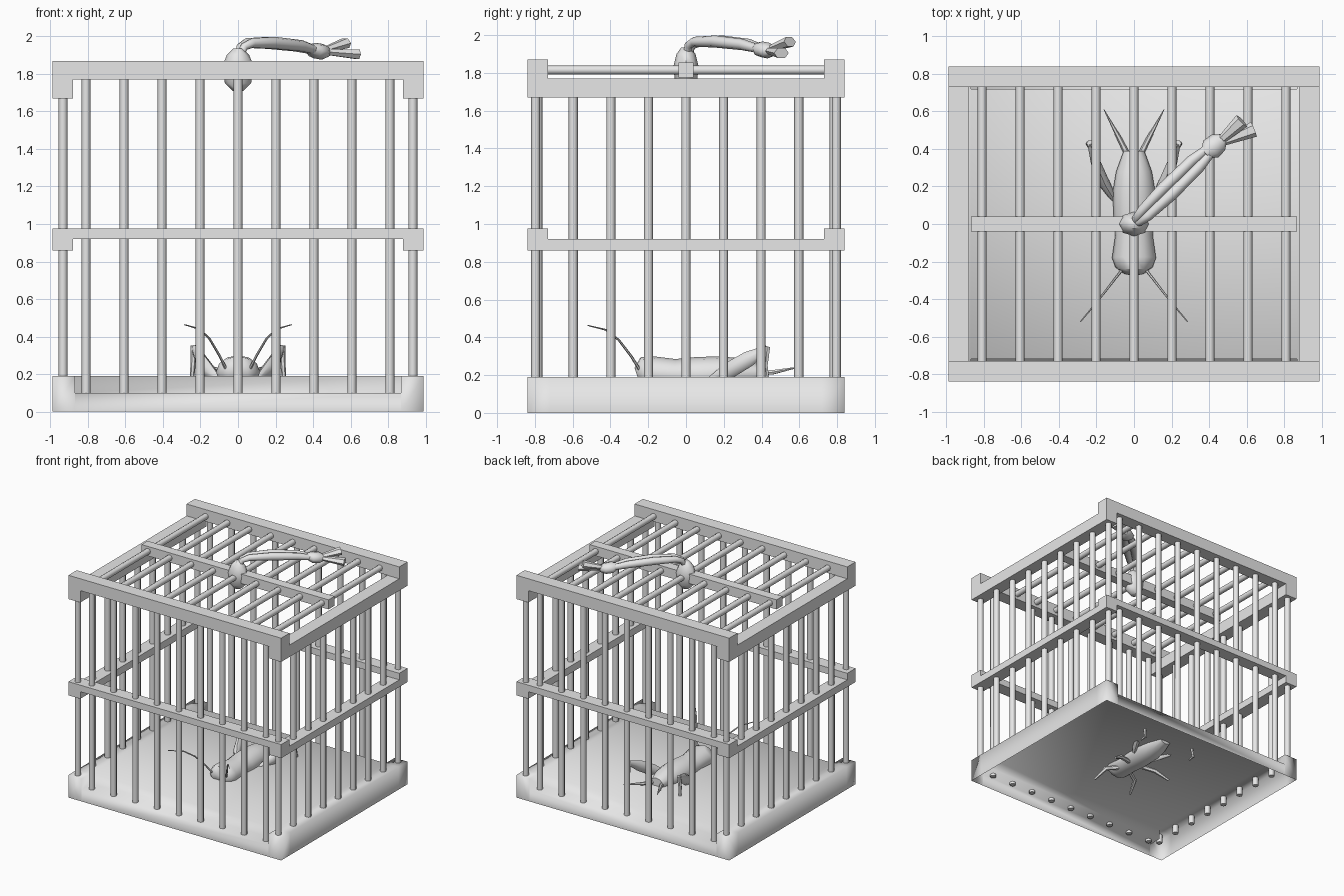
import bpy, bmesh, math
from mathutils import Vector

if "Cube" in bpy.data.objects:
    bpy.data.objects.remove(bpy.data.objects["Cube"])

grey = bpy.data.materials.new("plain_grey")
grey.diffuse_color = (0.8, 0.8, 0.8, 1)
grey.use_nodes = True
grey.node_tree.nodes["Principled BSDF"].inputs["Base Color"].default_value = grey.diffuse_color


def finish(name, bm, smooth=None):
    bmesh.ops.recalc_face_normals(bm, faces=bm.faces[:])
    me = bpy.data.meshes.new(name)
    bm.to_mesh(me)
    bm.free()
    ob = bpy.data.objects.new(name, me)
    bpy.context.collection.objects.link(ob)
    me.materials.append(grey)
    if smooth:
        bpy.ops.object.select_all(action='DESELECT')
        ob.select_set(True)
        bpy.context.view_layer.objects.active = ob
        bpy.ops.object.shade_smooth_by_angle(angle=math.radians(smooth))
    return ob


def box(bm, x0, x1, y0, y1, z0, z1):
    vs = bmesh.ops.create_cube(bm, size=1)["verts"]
    for v in vs:
        v.co = (x1 if v.co.x > 0 else x0, y1 if v.co.y > 0 else y0, z1 if v.co.z > 0 else z0)


def tube(bm, path, n=8):
    """Loft round or oval rings along a path of (point, radius_a, radius_b)."""
    pts = [Vector(p[0]) for p in path]
    rings = []
    for i, (p, ra, rb) in enumerate(path):
        d = (pts[min(i + 1, len(pts) - 1)] - pts[max(i - 1, 0)]).normalized()
        ref = Vector((0, 0, 1)) if abs(d.z) < 0.95 else Vector((0, 1, 0))
        a = d.cross(ref).normalized()
        b = a.cross(d).normalized()
        rings.append([bm.verts.new(pts[i] + a * ra * math.cos(t) + b * rb * math.sin(t))
                      for t in (2 * math.pi * k / n for k in range(n))])
    for r, s in zip(rings, rings[1:]):
        for k in range(n):
            bm.faces.new((r[k], r[(k + 1) % n], s[(k + 1) % n], s[k]))
    bm.faces.new(rings[0])
    bm.faces.new(rings[-1])


# Tray: hollow underneath, with a lower ledge along front and back
bm = bmesh.new()
xs, ys = (-0.99, -0.87, 0.87, 0.99), (-0.84, -0.72, 0.72, 0.84)


def height(i, j):
    if not (0 <= i < 3 and 0 <= j < 3):
        return 0.0
    return 0.1 if i == 1 and j != 1 else 0.19


def quad(*cos):
    bm.faces.new([bm.verts.new(c) for c in cos])


for i in range(3):
    for j in range(3):
        h = height(i, j)
        x0, x1, y0, y1 = xs[i], xs[i + 1], ys[j], ys[j + 1]
        quad((x0, y0, h), (x1, y0, h), (x1, y1, h), (x0, y1, h))
        for di, dj, a, b in ((-1, 0, (x0, y0), (x0, y1)), (1, 0, (x1, y0), (x1, y1)),
                             (0, -1, (x0, y0), (x1, y0)), (0, 1, (x0, y1), (x1, y1))):
            low = height(i + di, j + dj)
            if low < h:
                quad((*a, low), (*b, low), (*b, h), (*a, h))
bmesh.ops.remove_doubles(bm, verts=bm.verts[:], dist=1e-4)
finish("tray", bm, 100)

# Frame beams
bm = bmesh.new()
for s in (-1, 1):
    yb = sorted((s * 0.73, s * 0.84))
    xb = sorted((s * 0.88, s * 0.99))
    box(bm, -0.99, 0.99, *yb, 1.77, 1.87)
    box(bm, -0.99, 0.99, *yb, 0.92, 0.975)
    box(bm, *xb, -0.84, 0.84, 1.67, 1.77)
    box(bm, *xb, -0.84, 0.84, 0.86, 0.92)
box(bm, -0.87, 0.87, -0.04, 0.04, 1.775, 1.855)
finish("frame_beams", bm)

# Bars on all four sides and the roof
bm = bmesh.new()
R = 0.024
for k in range(-4, 5):
    x, y = k * 0.2025, k * 0.199
    for s in (-1, 1):
        tube(bm, [((x, s * 0.785, 0.08), R, R), ((x, s * 0.785, 1.8), R, R)])
        tube(bm, [((s * 0.933, y, 0.12), R, R), ((s * 0.933, y, 1.7), R, R)])
    tube(bm, [((x, -0.75, 1.815), R, R), ((x, 0.75, 1.815), R, R)])
finish("cage_bars", bm, 50)

# Rope: knot round the roof beam, two strands, end knot and frayed tails
bm = bmesh.new()
tube(bm, [((0.0, 0, 1.71), 0.03, 0.03), ((0, 0, 1.75), 0.07, 0.06), ((0, 0, 1.84), 0.085, 0.065),
          ((0, 0, 1.9), 0.06, 0.05), ((0, 0, 1.935), 0.025, 0.025)])
finish("rope_knot", bm, 50)
bm = bmesh.new()
side = Vector((0.7, -0.7, 0))
for s in (-1, 1):
    path = []
    for t, z, r, w in ((0.0, 1.9, 0.022, 0.2), (0.03, 1.945, 0.022, 0.5), (0.12, 1.965, 0.026, 0.8),
                       (0.4, 1.966, 0.032, 1), (0.75, 1.95, 0.03, 0.95), (1.0, 1.92, 0.02, 0.4)):
        c = Vector((0.01 + 0.42 * t, 0.01 + 0.41 * t, z)) + side * s * 0.028 * w
        path.append((c, r, r))
    tube(bm, path)
finish("rope_strands", bm, 50)
bm = bmesh.new()
tube(bm, [((0.38, 0.37, 1.935), 0.03, 0.025), ((0.41, 0.40, 1.925), 0.06, 0.042),
          ((0.45, 0.435, 1.918), 0.055, 0.042), ((0.48, 0.46, 1.915), 0.025, 0.025)])
finish("rope_end_knot", bm, 50)
bm = bmesh.new()
for end in ((0.575, 0.55, 1.965), (0.64, 0.505, 1.905)):
    tube(bm, [((0.44, 0.425, 1.92), 0.018, 0.015), (end, 0.042, 0.03)], 6)
finish("rope_tails", bm, 50)

# Insect body: head at the front, tapering tail at the back
bm = bmesh.new()
tube(bm, [((0, y, z), w, h) for y, z, w, h in (
    (-0.26, 0.2, 0.06, 0.04), (-0.23, 0.21, 0.1, 0.085), (-0.18, 0.21, 0.117, 0.09),
    (-0.06, 0.2, 0.1, 0.085), (0.05, 0.2, 0.11, 0.095), (0.18, 0.205, 0.112, 0.095),
    (0.28, 0.21, 0.095, 0.08), (0.39, 0.21, 0.055, 0.045))], 12)
finish("insect_body", bm, 50)

# Insect legs, feelers and tail spikes, both sides
legs, feelers, spikes = bmesh.new(), bmesh.new(), bmesh.new()
for s in (-1, 1):
    def thin(bm, pts, n=6):
        tube(bm, [((s * x, y, z), r, r) for x, y, z, r in pts], n)
    # hind thigh and shin
    tube(legs, [((s * x, y, z), a, b) for x, y, z, a, b in (
        (0.1, 0.12, 0.17, 0.015, 0.015), (0.16, 0.22, 0.22, 0.03, 0.045),
        (0.205, 0.33, 0.285, 0.026, 0.042), (0.235, 0.43, 0.34, 0.014, 0.018))], 8)
    thin(legs, [(0.235, 0.43, 0.35, 0.018), (0.24, 0.42, 0.25, 0.014), (0.25, 0.44, 0.11, 0.01)])
    thin(legs, [(0.25, 0.44, 0.12, 0.01), (0.25, 0.39, 0.11, 0.008)])
    # front and middle legs
    thin(legs, [(0.06, -0.12, 0.15, 0.018), (0.15, -0.17, 0.13, 0.018), (0.185, -0.27, 0.06, 0.009)])
    thin(legs, [(0.07, 0.02, 0.14, 0.018), (0.18, 0.05, 0.13, 0.018), (0.28, 0.1, 0.06, 0.009)])
    thin(feelers, [(0.06, -0.24, 0.22, 0.008), (0.1, -0.29, 0.3, 0.007), (0.15, -0.355, 0.385, 0.006),
                   (0.205, -0.425, 0.44, 0.005), (0.285, -0.52, 0.463, 0.003)])
    thin(spikes, [(0.03, 0.36, 0.21, 0.016), (0.08, 0.46, 0.215, 0.013), (0.16, 0.61, 0.245, 0.002)])
finish("insect_legs", legs, 50)
finish("insect_feelers", feelers, 50)
finish("insect_tail_spikes", spikes, 50)
